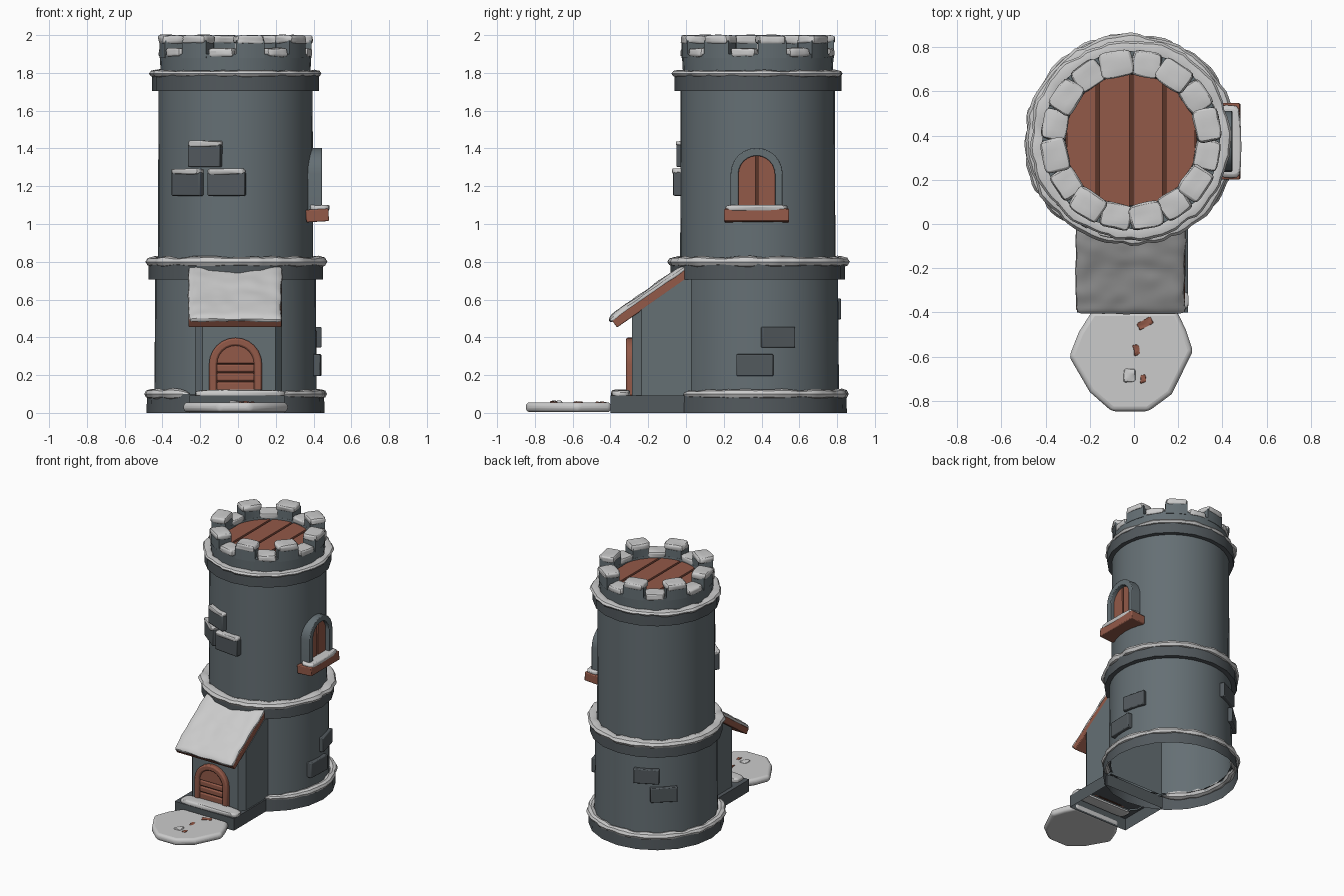
import bpy, bmesh, math, random
from mathutils import Matrix, Vector, noise

if "Cube" in bpy.data.objects:
    bpy.data.objects.remove(bpy.data.objects["Cube"])

random.seed(4)
CX, CY = -0.013, 0.38          # tower axis


def material(name, rgb):
    m = bpy.data.materials.new(name)
    m.diffuse_color = (*rgb, 1)
    m.use_nodes = True
    m.node_tree.nodes["Principled BSDF"].inputs["Base Color"].default_value = m.diffuse_color
    return m


STONE = material("stone", (0.13, 0.16, 0.175))
DARK = material("dark_stone", (0.085, 0.1, 0.11))
WOOD = material("wood", (0.29, 0.1, 0.065))
GROOVE = material("dark_wood", (0.1, 0.035, 0.022))
SNOW = material("snow", (0.75, 0.75, 0.75))


def finish(name, bm, mat, bevel=0, segments=2, subsurf=0):
    bmesh.ops.recalc_face_normals(bm, faces=bm.faces)
    me = bpy.data.meshes.new(name)
    bm.to_mesh(me)
    bm.free()
    me.materials.append(mat)
    ob = bpy.data.objects.new(name, me)
    bpy.context.collection.objects.link(ob)
    if bevel:
        b = ob.modifiers.new("bevel", 'BEVEL')
        b.width, b.segments = bevel, segments
    if subsurf:
        s = ob.modifiers.new("subsurf", 'SUBSURF')
        s.levels = s.render_levels = subsurf
    return ob


def prism(name, pts, d0, d1, axis, mat, bottom=True, top=None, **kw):
    """Extrude a 2D outline along an axis; top(x, y) may slope the far end."""
    def place(p, d):
        return {'x': (d, *p), 'y': (p[0], d, p[1]), 'z': (*p, d)}[axis]
    bm = bmesh.new()
    lo = [bm.verts.new(place(p, d0)) for p in pts]
    hi = [bm.verts.new(place(p, top(*p) if top else d1)) for p in pts]
    n = len(pts)
    for i in range(n):
        bm.faces.new((lo[i], lo[(i + 1) % n], hi[(i + 1) % n], hi[i]))
    bm.faces.new(hi)
    if bottom:
        bm.faces.new(lo)
    return finish(name, bm, mat, **kw)


def lathe(name, profile, mat, segs):
    bm = bmesh.new()
    rings = [[bm.verts.new((CX + r * math.cos(math.tau * i / segs),
                            CY + r * math.sin(math.tau * i / segs), z))
              for i in range(segs)] for r, z in profile]
    for a, b in zip(rings, rings[1:]):
        for i in range(segs):
            j = (i + 1) % segs
            bm.faces.new((a[i], a[j], b[j], b[i]))
    return finish(name, bm, mat)


def arch(c, half, z0, zc, n=12):
    """Outline of an arched opening, left foot over the top to right foot."""
    curve = [(c - half * math.cos(math.pi * i / n), zc + half * math.sin(math.pi * i / n))
             for i in range(n + 1)]
    return [(c - half, z0)] + curve + [(c + half, z0)]


def snow_ring(name, r, z, hw, hh, a0=0, a1=360, n=80, k=8):
    """Lumpy tube of snow lying on a ledge."""
    closed = a1 - a0 == 360
    bm = bmesh.new()
    rows = []
    for i in range(n if closed else n + 1):
        a = math.radians(a0 + (a1 - a0) * i / n)
        q = Vector((math.cos(a) * 5, math.sin(a) * 5, z * 9))
        s = 1 + 0.5 * noise.noise(q)
        if not closed:
            s *= min(1, 0.3 + min(i, n - i) / 2)
        rr = r + 0.012 * noise.noise(q * 1.7)
        rows.append([bm.verts.new((CX + (rr + hw * s * math.cos(t)) * math.cos(a),
                                   CY + (rr + hw * s * math.cos(t)) * math.sin(a),
                                   z + hh * s * math.sin(t)))
                     for t in (math.tau * j / k for j in range(k))])
    for a, b in zip(rows, rows[1:] + (rows[:1] if closed else [])):
        for j in range(k):
            bm.faces.new((a[j], a[(j + 1) % k], b[(j + 1) % k], b[j]))
    if not closed:
        bm.faces.new(rows[0])
        bm.faces.new(rows[-1])
    return finish(name, bm, SNOW)


def block(name, loc, size, mat, rot=None, lumpy=0, cuts=0, **kw):
    bm = bmesh.new()
    bmesh.ops.create_cube(bm, size=1)
    if cuts:
        bmesh.ops.subdivide_edges(bm, edges=bm.edges[:], cuts=cuts, use_grid_fill=True)
    M = Matrix.Translation(loc) @ (rot or Matrix.Identity(4)) @ Matrix.Diagonal((*size, 1))
    bm.transform(M)
    for v in bm.verts:
        v.co += Vector([random.uniform(-lumpy, lumpy) for _ in range(3)])
    return finish(name, bm, mat, **kw)


def pillow(name, loc, size, rot=None, mat=SNOW):
    return block(name, loc, size, mat, rot, 0.006, 2, subsurf=1)


def polar(az, r, z):
    a = math.radians(az)
    return (CX + r * math.cos(a), CY + r * math.sin(a), z), Matrix.Rotation(a, 4, 'Z')


# Tower shell and its ledges (open underneath)
lathe("tower_base", [(0.472, 0), (0.468, 0.1), (0.42, 0.1)], DARK, 20)
lathe("lower_wall", [(0.43, 0.09), (0.425, 0.72)], STONE, 40)
lathe("middle_band", [(0.42, 0.705), (0.462, 0.705), (0.462, 0.79), (0.40, 0.79)], DARK, 20)
lathe("upper_wall", [(0.411, 0.78), (0.408, 1.72)], STONE, 40)
lathe("top_band", [(0.40, 1.705), (0.442, 1.705), (0.442, 1.79), (0.38, 1.79)], DARK, 20)
lathe("parapet", [(0.395, 1.78), (0.402, 1.9), (0.3, 1.9), (0.295, 1.84)], STONE, 32)
snow_ring("base_snow", 0.45, 0.1, 0.03, 0.024, -57, 237)
snow_ring("middle_snow", 0.437, 0.8, 0.04, 0.027)
snow_ring("top_snow", 0.42, 1.796, 0.032, 0.018)

# Battlements with snow on the merlons and in the gaps
for i in range(8):
    az = -78.75 + 45 * i
    arc = [math.radians(az - 11 + 22 * j / 4) for j in range(5)]
    pts = [(CX + 0.403 * math.cos(a), CY + 0.403 * math.sin(a)) for a in arc]
    pts += [(CX + 0.3 * math.cos(a), CY + 0.3 * math.sin(a)) for a in reversed(arc)]
    prism(f"merlon_{i}", pts, 1.88, 1.972, 'z', STONE)
    loc, rot = polar(az, 0.35, 1.977)
    pillow(f"merlon_snow_{i}", loc, (0.118, 0.15, 0.046), rot)
    loc, rot = polar(az + 22.5, 0.35, 1.908)
    pillow(f"gap_snow_{i}", loc, (0.115, 0.135, 0.046), rot)

# Plank floor on the roof
floor_r = 0.3
prism("floor_gaps", [(CX + floor_r * math.cos(math.tau * i / 32), CY + floor_r * math.sin(math.tau * i / 32))
                     for i in range(32)], 1.85, 1.868, 'z', GROOVE)
cuts = [-0.298, -0.15, 0, 0.15, 0.298]
for i, (a, b) in enumerate(zip(cuts, cuts[1:])):
    a, b = a + 0.008, b - 0.008
    xs = [a + (b - a) * j / 8 for j in range(9)]
    edge = [(x, math.sqrt(floor_r ** 2 - x * x)) for x in xs]
    pts = [(CX + x, CY + y) for x, y in edge] + [(CX + x, CY - y) for x, y in reversed(edge)]
    prism(f"floor_plank_{i}", pts, 1.86, 1.885, 'z', WOOD)

# Loose bricks standing out of the wall: azimuth, face radius, z, width, height, snowy
bricks = [(-113, 0.432, 1.362, 0.185, 0.12, True), (-128, 0.432, 1.212, 0.19, 0.125, True),
          (-96.5, 0.44, 1.212, 0.2, 0.125, True), (14.5, 0.448, 0.4, 0.18, 0.11, False),
          (-2, 0.452, 0.253, 0.195, 0.115, False), (116, 0.45, 0.55, 0.18, 0.11, False),
          (132, 0.45, 0.41, 0.19, 0.11, False)]
for i, (az, r, z, w, h, snowy) in enumerate(bricks):
    loc, rot = polar(az, r - 0.03, z)
    block(f"brick_{i}", loc, (0.06, w, h), DARK, rot, bevel=0.006)
    if snowy:
        loc, rot = polar(az, r - 0.024, z + h / 2 + 0.004)
        pillow(f"brick_snow_{i}", loc, (0.065, w, 0.032), rot)

# Window on the right side
wy = 0.374
prism("window_frame", arch(wy, 0.138, 1.07, 1.265) + arch(wy, 0.096, 1.07, 1.265)[::-1],
      0.35, 0.445, 'x', STONE, bevel=0.005)
prism("window_gap", arch(wy, 0.1, 1.07, 1.265), 0.36, 0.404, 'x', GROOVE)
for s in (-1, 1):
    half = [(wy + s * 0.006, 1.07)] + [
        (wy + s * 0.098 * math.cos(t), 1.265 + 0.098 * math.sin(t))
        for t in (1.5 * j / 8 for j in range(8, -1, -1))] + [(wy + s * 0.098, 1.07)]
    prism("shutter_" + ("left" if s < 0 else "right"), half, 0.37, 0.415, 'x', WOOD)
block("window_sill", (0.42, wy, 1.045), (0.12, 0.345, 0.066), WOOD,
      Matrix.Rotation(-0.06, 4, 'Y'), bevel=0.006)
pillow("sill_snow", (0.43, wy, 1.085), (0.105, 0.325, 0.036))

# Porch: step, chamfered walls following the roof slope, lean-to roof
prism("porch_step", [(-0.257, 0), (-0.257, -0.4), (0.245, -0.4), (0.245, 0)], 0, 0.092, 'z', DARK, bottom=False)
plan = [(-0.228, 0.03), (-0.228, -0.235), (-0.188, -0.285), (0.198, -0.285), (0.234, -0.235), (0.234, 0.03)]
prism("porch_walls", plan, 0.08, 0, 'z', STONE, bottom=False, top=lambda x, y: 0.712 + 0.7 * y)
prism("porch_roof", [(-0.365, 0.452), (-0.392, 0.49), (0.0, 0.762), (0.03, 0.727)], -0.262, 0.23, 'x', WOOD, bevel=0.005)
pillow("step_snow", (0.01, -0.345, 0.1), (0.47, 0.1, 0.046))

# Thick lumpy snow sheet on the roof
bm = bmesh.new()
bmesh.ops.create_grid(bm, x_segments=16, y_segments=16, size=0.5)
ext = bmesh.ops.extrude_face_region(bm, geom=bm.faces[:])
bmesh.ops.translate(bm, vec=(0, 0, 1), verts=[v for v in ext["geom"] if isinstance(v, bmesh.types.BMVert)])
slope = Matrix.Translation((-0.015, -0.2, 0.622)) @ Matrix.Rotation(math.radians(35), 4, 'X')
for v in bm.verts:
    n = noise.noise_vector(Vector((v.co.x * 7, v.co.y * 7, v.co.z)))
    rim = 1 if max(abs(v.co.x), abs(v.co.y)) > 0.49 else 0
    v.co = slope @ Vector((v.co.x * 0.495 + 0.012 * n.x * rim, v.co.y * 0.49 + 0.012 * n.y * rim,
                           v.co.z * (0.036 - 0.012 * rim) - 0.006 + 0.008 * n.z))
finish("roof_snow", bm, SNOW, subsurf=1)

# Arched door with a rounded frame and horizontal boards
dx = -0.013
prism("door_frame", arch(dx, 0.14, 0.09, 0.258) + arch(dx, 0.098, 0.09, 0.258)[::-1],
      -0.318, -0.27, 'y', WOOD, bevel=0.01)
prism("door_back", arch(dx, 0.1, 0.09, 0.258), -0.292, -0.27, 'y', GROOVE)
for i, (z0, z1) in enumerate([(0.095, 0.163), (0.169, 0.21), (0.216, 0.257)]):
    block(f"door_board_{i}", (dx, -0.29, (z0 + z1) / 2), (0.2, 0.03, z1 - z0), WOOD, bevel=0.008)
prism("door_top_board", arch(dx, 0.1, 0.262, 0.264), -0.304, -0.275, 'y', WOOD, bevel=0.006)

# Snowy doorstep patch with bits of wood showing through
patch = [(-0.19, -0.395), (-0.25, -0.49), (-0.293, -0.6), (-0.2, -0.76), (-0.1, -0.848), (0.065, -0.848),
         (0.17, -0.77), (0.267, -0.575), (0.235, -0.48), (0.195, -0.395)]
prism("path_snow", patch, 0.004, 0.056, 'z', SNOW, bevel=0.022, segments=4)
for i, (x, y, w, d, a) in enumerate([(0.05, -0.45, 0.07, 0.035, 0.5), (0.012, -0.57, 0.03, 0.05, 0.2),
                                     (0.04, -0.70, 0.025, 0.035, 0)]):
    pillow(f"path_wood_{i}", (x, y, 0.049), (w, d, 0.022), Matrix.Rotation(a, 4, 'Z'), WOOD)
pillow("path_snow_lump", (-0.02, -0.685, 0.05), (0.06, 0.06, 0.028))

# Smooth shading with kept edges
bpy.ops.object.select_all(action='SELECT')
bpy.context.view_layer.objects.active = bpy.context.selected_objects[0]
bpy.ops.object.shade_smooth_by_angle(angle=math.radians(35))
